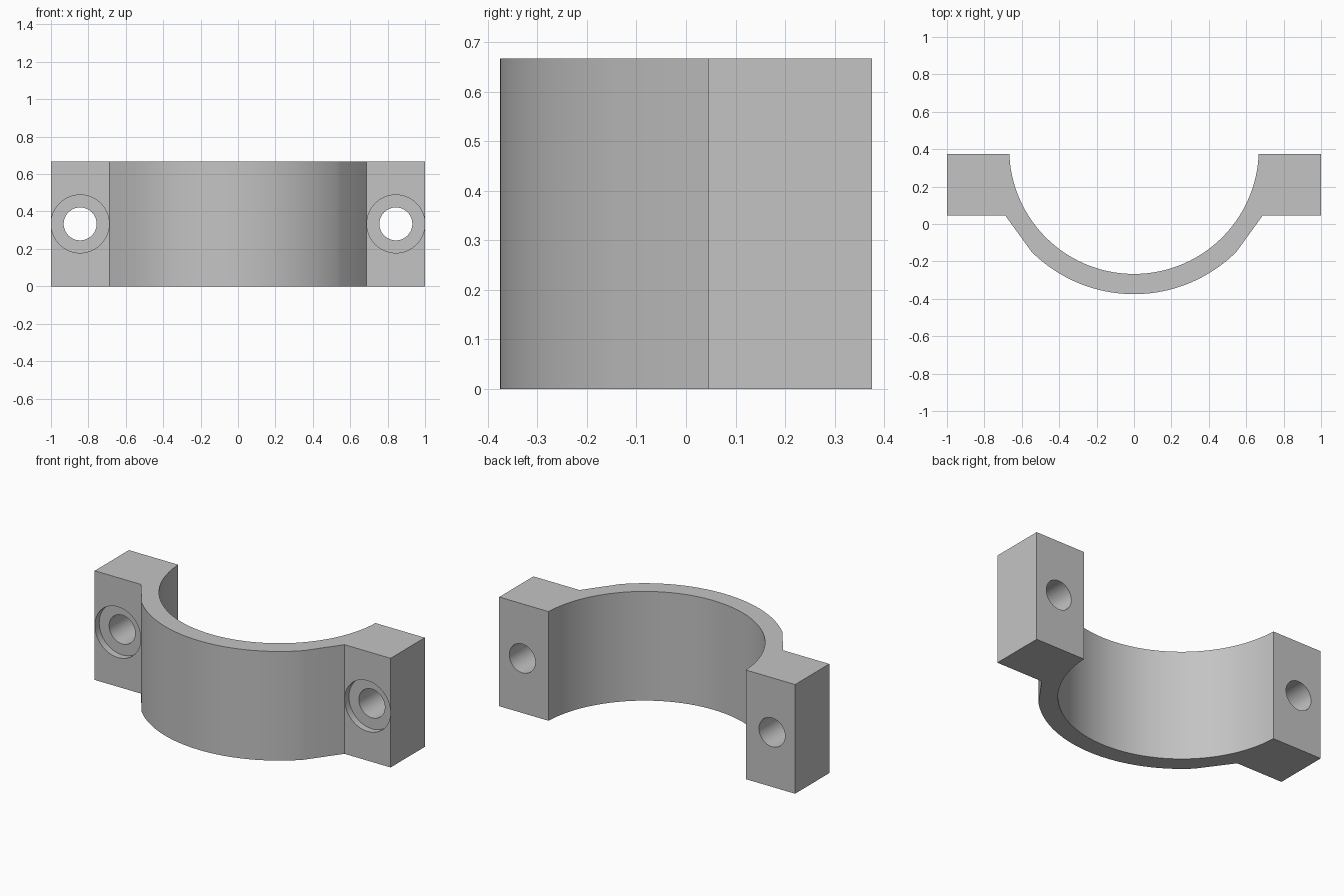
import bpy
import bmesh
from math import sin, cos, radians, asin, degrees
from mathutils import Matrix

if "Cube" in bpy.data.objects:
    bpy.data.objects.remove(bpy.data.objects["Cube"], do_unlink=True)

HEIGHT = 0.667
BACK, EAR_FRONT, SHOULDER = 0.375, 0.045, 0.688
CENTRE_Y, R_IN, R_OUT = 0.4, 0.667, 0.775
HOLE_X, HOLE_R, BORE_R, BORE_DEPTH = 0.844, 0.088, 0.155, 0.042

steel = bpy.data.materials.new("grey_metal")
steel.use_nodes = True
steel.diffuse_color = (0.55, 0.55, 0.55, 1)
steel.node_tree.nodes["Principled BSDF"].inputs["Base Color"].default_value = (0.55, 0.55, 0.55, 1)


def arc(radius, start, end, steps):
    """Points about the clamp axis, angles measured from straight forward."""
    angles = [radians(start + (end - start) * i / steps) for i in range(steps + 1)]
    return [(radius * sin(a), CENTRE_Y - radius * cos(a)) for a in angles]


def make_object(name, bm):
    bmesh.ops.recalc_face_normals(bm, faces=bm.faces)
    mesh = bpy.data.meshes.new(name)
    bm.to_mesh(mesh)
    bm.free()
    mesh.materials.append(steel)
    obj = bpy.data.objects.new(name, mesh)
    bpy.context.collection.objects.link(obj)
    return obj


def cylinder_y(name, x, radius, y0, y1):
    """Cutter cylinder along y."""
    bm = bmesh.new()
    place = Matrix.Translation((x, (y0 + y1) / 2, HEIGHT / 2)) @ Matrix.Rotation(radians(90), 4, "X")
    bmesh.ops.create_cone(bm, cap_ends=True, segments=64, radius1=radius,
                          radius2=radius, depth=y1 - y0, matrix=place)
    obj = make_object(name, bm)
    obj.hide_render = True
    return obj


# Half-ring with a squared ear on each side
reach = degrees(asin((CENTRE_Y - BACK) / R_IN))
outline = arc(R_IN, reach - 90, 90 - reach, 72)
outline += [(1, BACK), (1, EAR_FRONT), (SHOULDER, EAR_FRONT)]
outline += arc(R_OUT, 45, -45, 40)
outline += [(-SHOULDER, EAR_FRONT), (-1, EAR_FRONT), (-1, BACK)]

bm = bmesh.new()
base = bm.faces.new([bm.verts.new((x, y, 0)) for x, y in outline])
top = bmesh.ops.extrude_face_region(bm, geom=[base])["geom"]
bmesh.ops.translate(bm, vec=(0, 0, HEIGHT),
                    verts=[v for v in top if isinstance(v, bmesh.types.BMVert)])
clamp = make_object("clamp_half", bm)

# Bolt holes and shallow counterbores
cutters = []
for side, x in (("left", HOLE_X), ("right", -HOLE_X)):
    cutters.append(cylinder_y(side + "_bolt_hole", x, HOLE_R, -0.1, 0.5))
    cutters.append(cylinder_y(side + "_counterbore", x, BORE_R, -0.1, EAR_FRONT + BORE_DEPTH))
for cutter in cutters:
    mod = clamp.modifiers.new(cutter.name, "BOOLEAN")
    mod.operation = "DIFFERENCE"
    mod.solver = "EXACT"
    mod.object = cutter

# Bake the cuts, then drop the cutters
bpy.context.view_layer.update()
cut = bpy.data.meshes.new_from_object(clamp.evaluated_get(bpy.context.evaluated_depsgraph_get()))
clamp.modifiers.clear()
clamp.data = cut
for cutter in cutters:
    bpy.data.objects.remove(cutter, do_unlink=True)

# Smooth the curved walls, keep the edges sharp
bpy.ops.object.select_all(action="DESELECT")
clamp.select_set(True)
bpy.context.view_layer.objects.active = clamp
bpy.ops.object.shade_smooth_by_angle(angle=radians(25))
